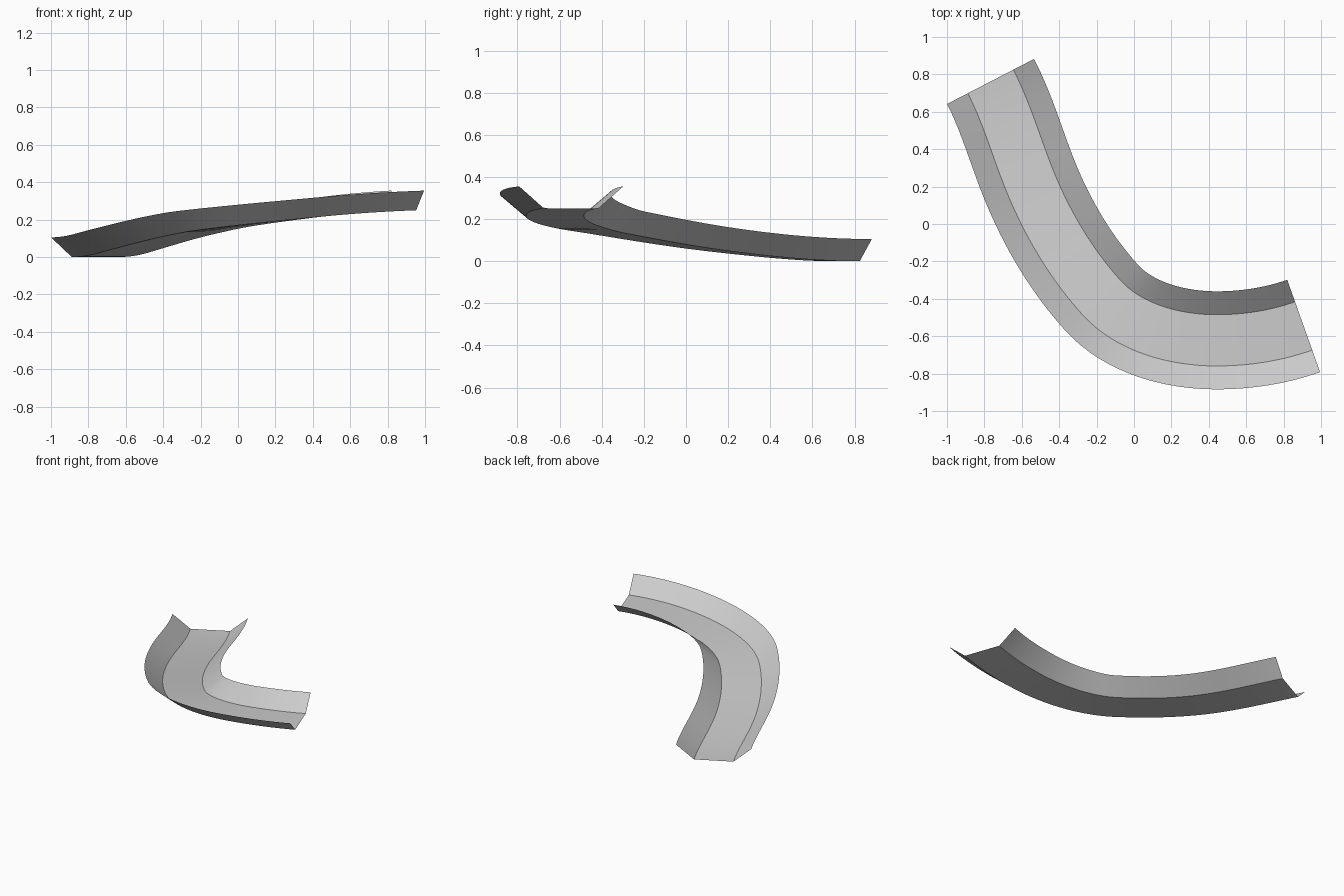
import bpy, bmesh, math
from mathutils import Vector
from mathutils.geometry import interpolate_bezier

if "Cube" in bpy.data.objects:
    bpy.data.objects.remove(bpy.data.objects["Cube"])

# Centre line of the channel floor: position, direction in plan, slope
nodes = [
    ((-0.767, 0.762, 0.000), (0.459, -0.888), 0.00),
    ((-0.534, 0.176, 0.045), (0.400, -0.916), 0.11),
    ((-0.174, -0.393, 0.135), (0.670, -0.743), 0.13),
    ((0.440, -0.622, 0.215), (1.000, 0.000), 0.11),
    ((0.907, -0.545, 0.250), (0.942, 0.335), 0.04),
]

# Cross-section: sideways offset, height
profile = [(-0.262, 0.105), (-0.137, 0.0), (0.137, 0.0), (0.262, 0.105)]

path = []
for (p, d, s), (q, e, r) in zip(nodes, nodes[1:]):
    p, q = Vector(p), Vector(q)
    h = (q - p).length / 3
    pts = interpolate_bezier(p, p + h * Vector((*d, s)), q - h * Vector((*e, r)), q, 17)
    path += pts if not path else pts[1:]

# Sweep the open trough upright along the path
bm = bmesh.new()
rows = []
for i, p in enumerate(path):
    if i == 0:
        t = Vector((*nodes[0][1], 0))
    elif i == len(path) - 1:
        t = Vector((*nodes[-1][1], 0))
    else:
        t = path[i + 1] - path[i - 1]
    t.z = 0
    t.normalize()
    side = Vector((-t.y, t.x, 0))
    rows.append([bm.verts.new(p + side * x + Vector((0, 0, z))) for x, z in profile])
for a, b in zip(rows, rows[1:]):
    for j in range(len(profile) - 1):
        bm.faces.new((a[j], b[j], b[j + 1], a[j + 1]))

mesh = bpy.data.meshes.new("curved_channel")
bm.to_mesh(mesh)
bm.free()
obj = bpy.data.objects.new("curved_channel", mesh)
bpy.context.collection.objects.link(obj)

# Smooth along the bend, sharp at the two folds
bpy.context.view_layer.objects.active = obj
obj.select_set(True)
bpy.ops.object.shade_smooth_by_angle(angle=math.radians(25))
